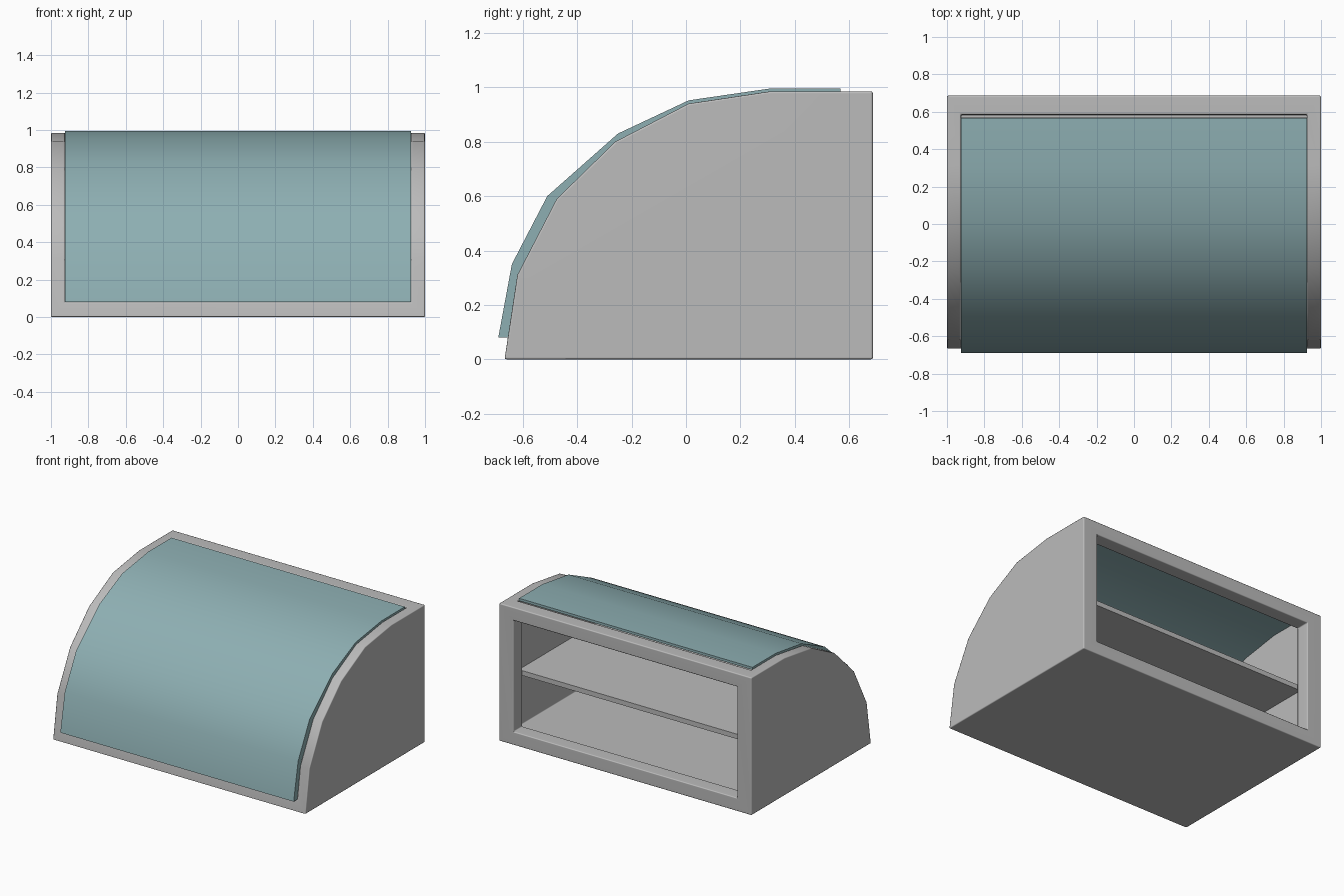
import bpy, bmesh
from math import radians

if "Cube" in bpy.data.objects:
    bpy.data.objects.remove(bpy.data.objects["Cube"])


def add_object(name, bm, mat):
    bmesh.ops.recalc_face_normals(bm, faces=bm.faces)
    mesh = bpy.data.meshes.new(name)
    bm.to_mesh(mesh)
    bm.free()
    mesh.materials.append(mat)
    ob = bpy.data.objects.new(name, mesh)
    bpy.context.collection.objects.link(ob)
    return ob


def box(name, lo, hi, mat):
    bm = bmesh.new()
    bmesh.ops.create_cube(bm, size=1)
    for v in bm.verts:
        v.co = [lo[i] + (v.co[i] + 0.5) * (hi[i] - lo[i]) for i in range(3)]
    return add_object(name, bm, mat)


def prism(name, profile, half, mat):
    """Closed (y, z) profile extruded along x."""
    bm = bmesh.new()
    face = bm.faces.new([bm.verts.new((-half, y, z)) for y, z in profile])
    out = bmesh.ops.extrude_face_region(bm, geom=[face])
    for g in out["geom"]:
        if isinstance(g, bmesh.types.BMVert):
            g.co.x = half
    return add_object(name, bm, mat)


def material(name, color):
    mat = bpy.data.materials.new(name)
    mat.diffuse_color = (*color, 1)
    mat.use_nodes = True
    mat.node_tree.nodes["Principled BSDF"].inputs["Base Color"].default_value = mat.diffuse_color
    return mat


def apply(ob, mod):
    bpy.context.view_layer.objects.active = ob
    bpy.ops.object.modifier_apply(modifier=mod.name)


def cut(ob, cutter):
    mod = ob.modifiers.new("cut", "BOOLEAN")
    mod.operation, mod.solver, mod.object = "DIFFERENCE", "EXACT", cutter
    apply(ob, mod)
    bpy.data.objects.remove(cutter)


def smooth(ob):
    bpy.ops.object.select_all(action="DESELECT")
    ob.select_set(True)
    bpy.context.view_layer.objects.active = ob
    bpy.ops.object.shade_smooth_by_angle(angle=radians(50))


grey = material("case_grey", (0.5, 0.5, 0.5))
teal = material("lid_teal", (0.27, 0.43, 0.45))

# Case: curved-front block, hollowed from the front and opened at the back
case = prism("case", [(-0.667, 0), (-0.62, 0.31), (-0.475, 0.59), (-0.26, 0.80),
                      (0.01, 0.94), (0.31, 0.985), (0.687, 0.985), (0.687, 0)], 1.0, grey)
cut(case, box("front_cutter", (-0.925, -1, 0.08), (0.925, 0.585, 1.3), grey))
cut(case, box("back_cutter", (-0.885, 0.4, 0.095), (0.885, 1, 0.89), grey))
bevel = case.modifiers.new("bevel", "BEVEL")
bevel.width, bevel.segments = 0.018, 2
bevel.limit_method, bevel.angle_limit = "ANGLE", radians(50)
apply(case, bevel)
smooth(case)
# Keep the broad panels evenly shaded
case.modifiers.new("even_shading", "WEIGHTED_NORMAL").keep_sharp = True

# Inner shelf
box("shelf", (-0.93, -0.5, 0.45), (0.93, 0.57, 0.485), grey)

# Curved lid: thin sheet following the front of the case
outer = [(-0.69, 0.08), (-0.64, 0.35), (-0.51, 0.60), (-0.25, 0.83),
         (0.01, 0.952), (0.305, 0.995), (0.568, 0.995)]
inner = [(-0.65, 0.08), (-0.603, 0.33), (-0.467, 0.575), (-0.237, 0.80),
         (0.016, 0.932), (0.307, 0.977), (0.568, 0.977)]
lid = prism("lid", outer + inner[::-1], 0.924, teal)
smooth(lid)
